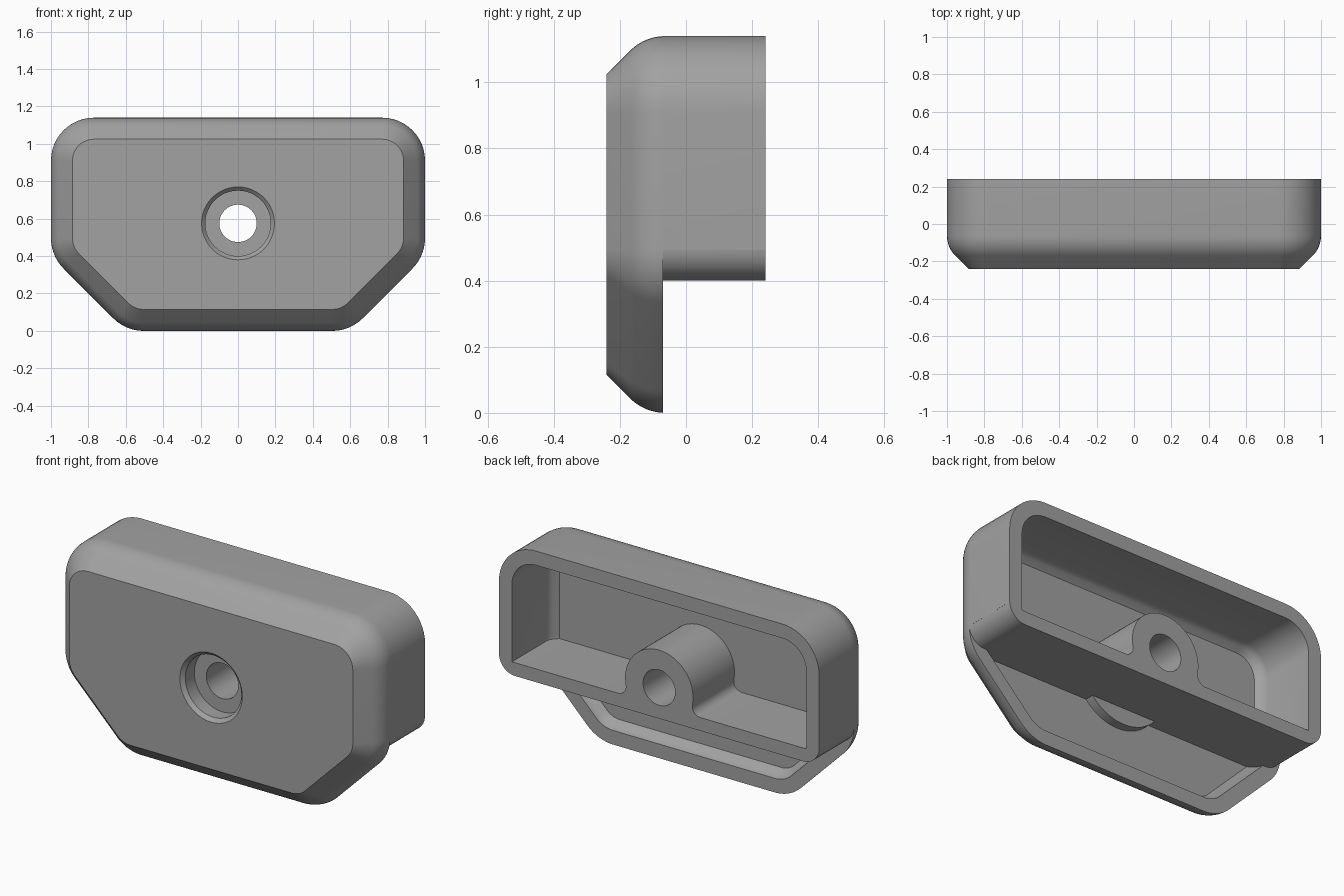
import bpy, bmesh, math
from mathutils import Vector

if "Cube" in bpy.data.objects:
    bpy.data.objects.remove(bpy.data.objects["Cube"])

grey = bpy.data.materials.new("plain grey")
grey.diffuse_color = (0.36, 0.36, 0.36, 1)
grey.use_nodes = True
grey.node_tree.nodes["Principled BSDF"].inputs["Base Color"].default_value = grey.diffuse_color


def arc(cx, cz, r, a0, a1, n):
    """Points of an arc in the XZ plane, angles in degrees."""
    return [(cx + r * math.cos(math.radians(a0 + (a1 - a0) * i / n)),
             cz + r * math.sin(math.radians(a0 + (a1 - a0) * i / n)))
            for i in range(n + 1)]


def outline(d):
    """Six-sided rounded outline, moved inwards by d."""
    k = 0.414 * d
    pts = [(0.6 - k, d), (1 - d, 0.4 + k), (1 - d, 1.14 - d)]
    pts += [(-x, z) for x, z in reversed(pts)]
    r, out = 0.23 - d, []
    for i, p in enumerate(pts):
        p = Vector(p)
        a = (Vector(pts[i - 1]) - p).normalized()
        b = (Vector(pts[(i + 1) % 6]) - p).normalized()
        half = a.angle(b) / 2
        c = p + (a + b).normalized() * (r / math.sin(half))
        start = p + a * (r / math.tan(half)) - c
        a0 = math.degrees(math.atan2(start.y, start.x))
        out += arc(c.x, c.y, r, a0, a0 + 180 - math.degrees(2 * half), 12)
    return out


def loft(name, sections):
    """Closed solid through (y, outline) sections."""
    bm = bmesh.new()
    rings = [[bm.verts.new((x, y, z)) for x, z in pts] for y, pts in sections]
    n = len(rings[0])
    for p, q in zip(rings, rings[1:]):
        for i in range(n):
            j = (i + 1) % n
            bm.faces.new((p[i], p[j], q[j], q[i]))
    bm.faces.new(rings[0])
    bm.faces.new(rings[-1])
    bmesh.ops.recalc_face_normals(bm, faces=bm.faces)
    me = bpy.data.meshes.new(name)
    bm.to_mesh(me)
    bm.free()
    me.materials.append(grey)
    ob = bpy.data.objects.new(name, me)
    bpy.context.collection.objects.link(ob)
    return ob


def cut(target, cutter):
    """Subtract the cutter and remove it."""
    mod = target.modifiers.new("cut", 'BOOLEAN')
    mod.operation, mod.solver, mod.object = 'DIFFERENCE', 'EXACT', cutter
    bpy.context.view_layer.objects.active = target
    bpy.ops.object.modifier_apply(modifier=mod.name)
    bpy.data.objects.remove(cutter)


# Outer body: flat front, 45 degree chamfer blending softly into the sides
edge = [(-0.24, 0.115)]
for t in range(0, 9):
    a = math.radians(45 - 45 * t / 8)
    edge.append((-0.063 - 0.15 * math.sin(a), 0.15 * (1 - math.cos(a))))
edge.append((0.24, 0))
body = loft("cover_body", [(y, outline(d)) for y, d in edge])

# Lower rear step, leaving a rounded underside on the rear box
right = arc(0.9, 0.5, 0.1, -90, -4, 8) + [(1.02, 0.5), (1.1, 0.5), (1.1, -0.1)]
step = [(-x, z) for x, z in reversed(right)] + right
cut(body, loft("step_cutter", [(-0.07, step), (0.5, step)]))

# Hollow interior, with its ledge and screw boss left standing
cavity = loft("cavity_cutter", [(y, outline(d)) for y, d in
              [(-0.13, 0.118), (-0.105, 0.094), (-0.09, 0.085), (-0.07, 0.08), (0.4, 0.08)]])
HZ, R, F, TOP = 0.575, 0.212, 0.05, 0.475
fx, fz = math.sqrt((R + F) ** 2 - (TOP + F - HZ) ** 2), TOP + F
ang = math.degrees(math.atan2(fz - HZ, fx))
half = [(1.2, 0.4), (1.2, TOP)] + arc(fx, fz, F, 270, 180 + ang, 8)
half += arc(0, HZ, R, ang, 90, 20)[1:]
web = half + [(-x, z) for x, z in reversed(half[:-1])]
cut(cavity, loft("ledge_and_boss", [(-0.3, web), (0.6, web)]))
# Round housing under the ledge behind the counterbore
bulge = arc(0, HZ, 0.265, 212, 328, 24)
cut(cavity, loft("screw_housing", [(-0.3, bulge), (-0.08, bulge)]))
cut(body, cavity)

# Screw hole with a chamfered counterbore
cut(body, loft("hole_cutter", [(y, arc(0, HZ, r, 0, 352.5, 47)) for y, r in
    [(-0.26, 0.215), (-0.22, 0.175), (-0.14, 0.175), (-0.14, 0.1), (0.4, 0.1)]]))

bpy.ops.object.select_all(action='DESELECT')
body.select_set(True)
bpy.context.view_layer.objects.active = body
bpy.ops.object.shade_smooth_by_angle(angle=math.radians(30))
